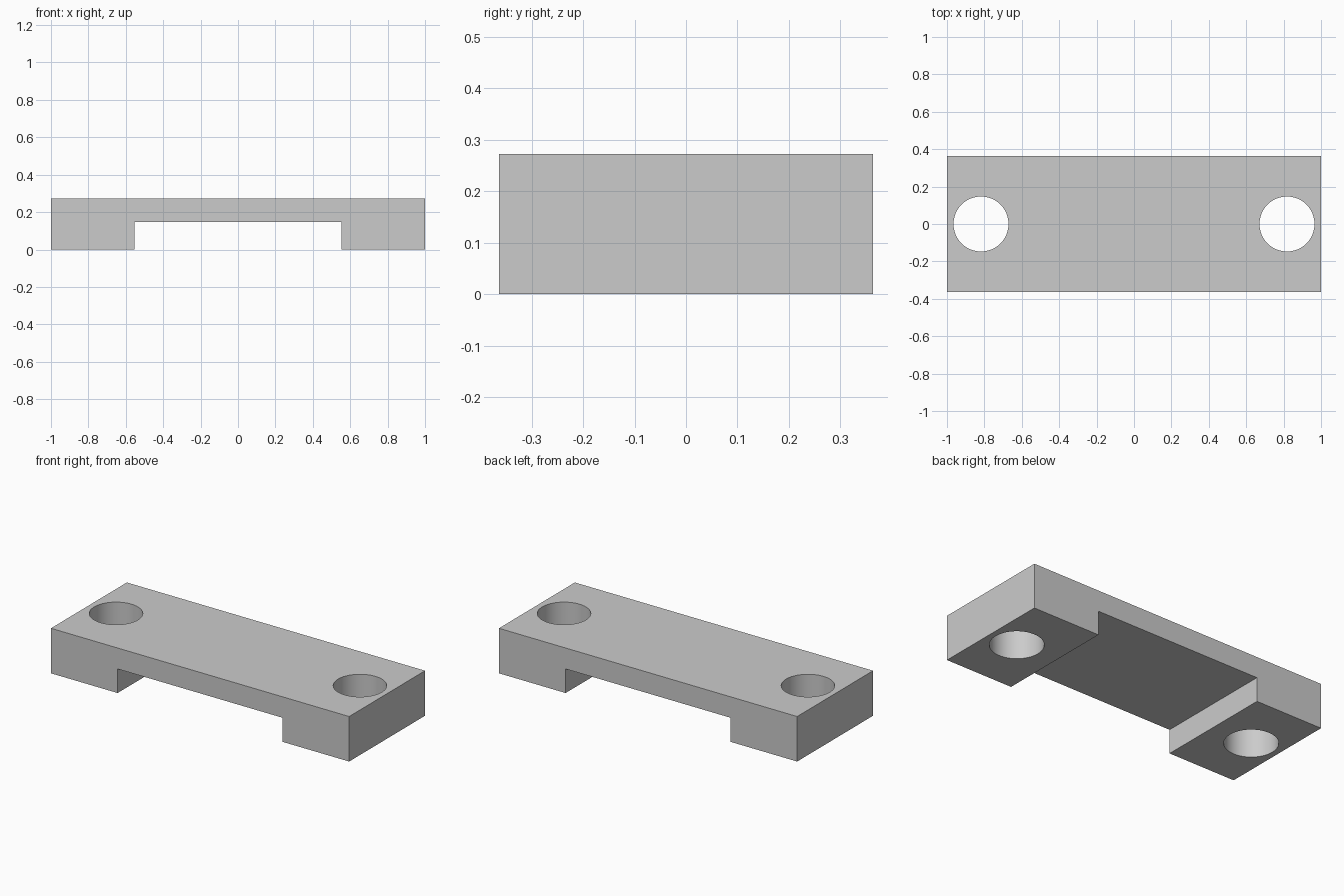
import bpy
import bmesh

LENGTH, DEPTH, HEIGHT = 2.0, 0.727, 0.273
NOTCH_X, NOTCH_Z = 0.553, 0.146
HOLE_X, HOLE_RADIUS = 0.818, 0.147

cube = bpy.data.objects.get("Cube")
if cube:
    bpy.data.objects.remove(cube, do_unlink=True)

# Plain grey finish
grey = bpy.data.materials.new("grey")
grey.use_nodes = True
colour = (0.6, 0.6, 0.6, 1)
grey.diffuse_color = colour
grey.node_tree.nodes["Principled BSDF"].inputs["Base Color"].default_value = colour

# Bridge plate: front profile with two feet, extruded front to back
half = [(0, HEIGHT), (LENGTH / 2, HEIGHT), (LENGTH / 2, 0), (NOTCH_X, 0), (NOTCH_X, NOTCH_Z)]
profile = half[1:] + [(-x, z) for x, z in reversed(half[1:])]
bm = bmesh.new()
face = bm.faces.new([bm.verts.new((x, -DEPTH / 2, z)) for x, z in profile])
result = bmesh.ops.extrude_face_region(bm, geom=[face])
moved = [v for v in result["geom"] if isinstance(v, bmesh.types.BMVert)]
bmesh.ops.translate(bm, verts=moved, vec=(0, DEPTH, 0))
bmesh.ops.recalc_face_normals(bm, faces=bm.faces)
mesh = bpy.data.meshes.new("mounting_bridge")
bm.to_mesh(mesh)
bm.free()
mesh.materials.append(grey)
bridge = bpy.data.objects.new("mounting_bridge", mesh)
bpy.context.collection.objects.link(bridge)

# Round through-hole in each foot
for side, x in (("left", HOLE_X), ("right", -HOLE_X)):
    bpy.ops.mesh.primitive_cylinder_add(vertices=64, radius=HOLE_RADIUS, depth=1,
                                        location=(x, 0, HEIGHT / 2))
    cutter = bpy.context.object
    cutter.name = side + "_hole_cutter"
    cutter.hide_render = True
    cutter.data.materials.append(grey)
    cut = bridge.modifiers.new(side + "_hole", "BOOLEAN")
    cut.operation = "DIFFERENCE"
    cut.solver = "EXACT"
    cut.object = cutter
    bpy.ops.object.select_all(action="DESELECT")
    bridge.select_set(True)
    bpy.context.view_layer.objects.active = bridge
    bpy.ops.object.modifier_apply(modifier=cut.name)
    bpy.data.objects.remove(cutter, do_unlink=True)

# Smooth hole walls, sharp block edges
bpy.ops.object.shade_smooth_by_angle()
